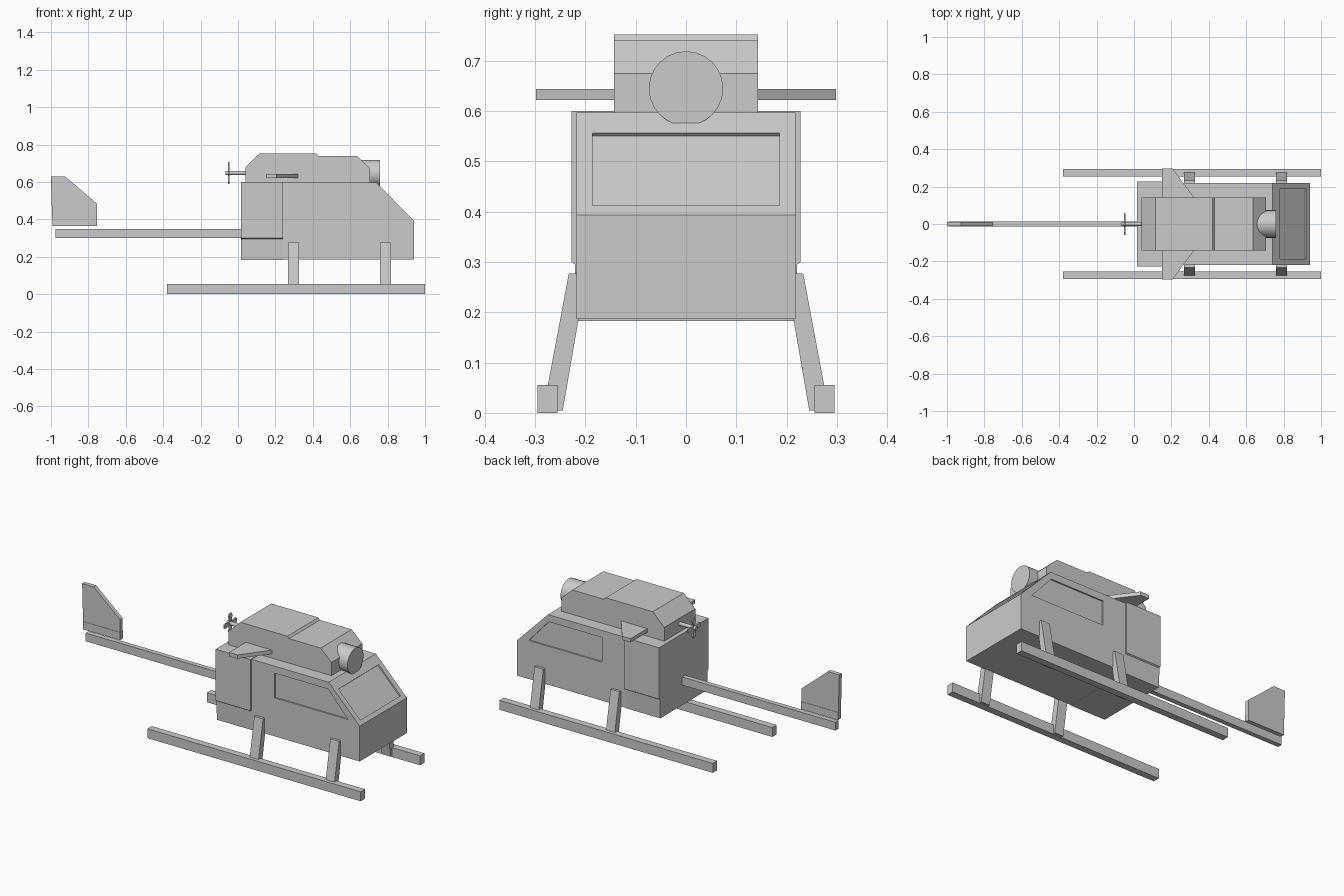
import bpy, bmesh, math
from mathutils import Matrix, Vector

if "Cube" in bpy.data.objects:
    bpy.data.objects.remove(bpy.data.objects["Cube"])


def prism(name, pts, axis, lo, hi):
    """Extrude a 2D profile along an axis: 'y' takes (x,z), 'x' takes (y,z), 'z' takes (x,y)."""
    def place(p, d):
        return {'y': (p[0], d, p[1]), 'x': (d, p[0], p[1]), 'z': (p[0], p[1], d)}[axis]
    bm = bmesh.new()
    a = [bm.verts.new(place(p, lo)) for p in pts]
    b = [bm.verts.new(place(p, hi)) for p in pts]
    n = len(pts)
    bm.faces.new(a)
    bm.faces.new(b[::-1])
    for i in range(n):
        bm.faces.new((a[i], b[i], b[(i + 1) % n], a[(i + 1) % n]))
    bmesh.ops.recalc_face_normals(bm, faces=bm.faces)
    me = bpy.data.meshes.new(name)
    bm.to_mesh(me)
    bm.free()
    ob = bpy.data.objects.new(name, me)
    bpy.context.collection.objects.link(ob)
    return ob


def box(name, x0, x1, y0, y1, z0, z1):
    return prism(name, [(x0, z0), (x1, z0), (x1, z1), (x0, z1)], 'y', y0, y1)


def cyl_x(name, x0, x1, r, z, sides):
    bpy.ops.mesh.primitive_cylinder_add(vertices=sides, radius=r, depth=x1 - x0,
                                        location=((x0 + x1) / 2, 0, z),
                                        rotation=(0, math.pi / 2, 0))
    ob = bpy.context.object
    ob.name = name
    bpy.ops.object.shade_smooth_by_angle(angle=math.radians(35))
    return ob


def carve(target, cutter):
    m = target.modifiers.new("recess", 'BOOLEAN')
    m.operation = 'DIFFERENCE'
    m.solver = 'EXACT'
    m.object = cutter
    cutter.hide_render = True
    bpy.context.view_layer.objects.active = target
    bpy.ops.object.modifier_apply(modifier=m.name)
    bpy.data.objects.remove(cutter)


# Cabin with sloped windscreen
cabin = prism("cabin", [(0.24, 0.187), (0.94, 0.187), (0.94, 0.393), (0.74, 0.597), (0.24, 0.597)],
              'y', -0.218, 0.218)

# Recessed side windows and windscreen
D = 0.008
side = [(0.39, 0.412), (0.865, 0.412), (0.735, 0.556), (0.39, 0.556)]
for s in (-1, 1):
    lo, hi = sorted((s * (0.218 - D), s * 0.26))
    carve(cabin, prism("side_window_cutter", side, 'y', lo, hi))
p0, p1 = Vector((0.921, 0.412)), Vector((0.780, 0.556))
nrm = Vector((0.714, 0.700))
quad = [p0 - nrm * D, p0 + nrm * 0.04, p1 + nrm * 0.04, p1 - nrm * D]
carve(cabin, prism("windscreen_cutter", quad, 'y', -0.186, 0.186))

# Rear body, slightly narrower at the bottom
prism("rear_body", [(-0.216, 0.183), (0.216, 0.183), (0.221, 0.295), (0.228, 0.30), (0.228, 0.60),
                    (-0.228, 0.60), (-0.228, 0.30), (-0.221, 0.295)], 'x', 0.015, 0.241)

# Engine cowl on the roof
prism("engine_cowl", [(0.04, 0.59), (0.04, 0.68), (0.115, 0.752), (0.42, 0.752), (0.43, 0.74),
                      (0.635, 0.74), (0.705, 0.675), (0.705, 0.59)], 'y', -0.143, 0.143)

# Round intake
cyl_x("intake", 0.64, 0.76, 0.074, 0.645, 24)

# Stub wings
for s, side_name in ((-1, "right"), (1, "left")):
    prism(side_name + "_wing", [(0.15, s * 0.13), (0.15, s * 0.298), (0.205, s * 0.298),
                                (0.32, s * 0.143), (0.32, s * 0.13)], 'z', 0.622, 0.644)

# Rear propeller
cyl_x("propeller_shaft", -0.068, 0.05, 0.011, 0.648, 12)
for i in range(4):
    blade = prism("propeller_blade_%d" % (i + 1),
                  [(-0.005, 0), (0.005, 0), (0.015, 0.045), (0.009, 0.058), (-0.009, 0.058), (-0.015, 0.045)],
                  'x', -0.004, 0.004)
    blade.data.transform(Matrix.Translation((-0.05, 0, 0.648)) @ Matrix.Rotation(i * math.pi / 2, 4, 'X'))

# Tail boom and fin
box("tail_boom", -0.977, 0.02, -0.014, 0.014, 0.30, 0.348)
box("fin_base", -0.992, -0.755, -0.014, 0.014, 0.365, 0.41)
prism("tail_fin", [(-0.994, 0.41), (-1.0, 0.63), (-0.925, 0.63), (-0.755, 0.485), (-0.755, 0.41)],
      'y', -0.012, 0.012)

# Skids and splayed legs
leg = [(0.198, 0.277), (0.233, 0.277), (0.284, 0.005), (0.245, 0.005)]
for s, side_name in ((-1, "right"), (1, "left")):
    lo, hi = sorted((s * 0.255, s * 0.295))
    box(side_name + "_skid", -0.38, 1.0, lo, hi, 0.0, 0.055)
    for x, pos in ((0.268, "rear"), (0.76, "front")):
        prism("%s_%s_leg" % (side_name, pos), [(s * y, z) for y, z in leg], 'x', x, x + 0.057)
